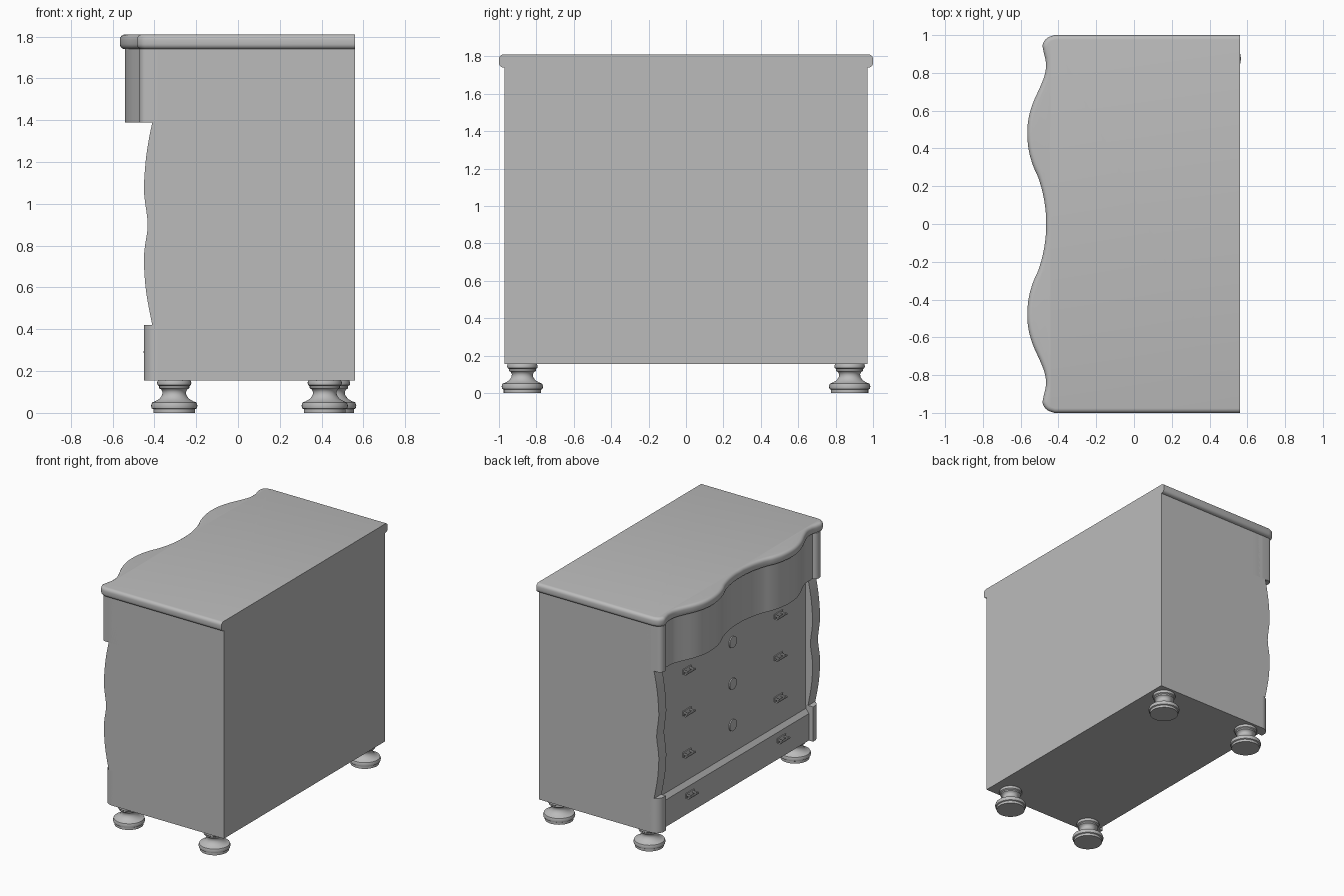
import bpy, bmesh, math
from mathutils import Vector, Matrix

cube = bpy.data.objects.get("Cube")
if cube:
    bpy.data.objects.remove(cube, do_unlink=True)

grey = bpy.data.materials.new("plain_grey")
grey.use_nodes = True
colour = (0.5, 0.5, 0.5, 1)
grey.diffuse_color = colour
grey.node_tree.nodes["Principled BSDF"].inputs["Base Color"].default_value = colour

BACK, SIDE, BASE, RIM = 0.56, 0.97, 0.155, 1.74


def finish(name, bm, smooth=True):
    bmesh.ops.recalc_face_normals(bm, faces=bm.faces)
    mesh = bpy.data.meshes.new(name)
    bm.to_mesh(mesh)
    bm.free()
    mesh.materials.append(grey)
    obj = bpy.data.objects.new(name, mesh)
    bpy.context.collection.objects.link(obj)
    if smooth:
        bpy.ops.object.select_all(action='DESELECT')
        obj.select_set(True)
        bpy.context.view_layer.objects.active = obj
        bpy.ops.object.shade_smooth_by_angle(angle=math.radians(35))
    return obj


def prism(points, offset):
    """Extrude a closed outline of 3D points along an offset."""
    bm = bmesh.new()
    face = bm.faces.new([bm.verts.new(p) for p in points])
    new = bmesh.ops.extrude_face_region(bm, geom=[face])["geom"]
    verts = [g for g in new if isinstance(g, bmesh.types.BMVert)]
    bmesh.ops.translate(bm, verts=verts, vec=offset)
    return bm


def plan_prism(outline, z0, z1):
    return prism([(x, y, z0) for x, y in outline], (0, 0, z1 - z0))


def profile_prism(outline, y0, y1):
    return prism([(x, y0, z) for x, z in outline], (0, y1 - y0, 0))


def box(name, lo, hi):
    corners = [(lo[0], lo[1]), (hi[0], lo[1]), (hi[0], hi[1]), (lo[0], hi[1])]
    return finish(name, plan_prism(corners, lo[2], hi[2]), False)


def spline(points, steps=4):
    """Smooth curve through the points."""
    pts = [Vector(p) for p in points]
    pts = [2 * pts[0] - pts[1]] + pts + [2 * pts[-1] - pts[-2]]
    out = []
    for a, b, c, d in zip(pts, pts[1:], pts[2:], pts[3:]):
        for i in range(steps):
            t = i / steps
            out.append(0.5 * (2 * b + (c - a) * t + (2 * a - 5 * b + 4 * c - d) * t ** 2
                              + (3 * b - a - 3 * c + d) * t ** 3))
    return [tuple(p) for p in out + [pts[-2]]]


def mirrored(half):
    """Continue a half outline across y = 0."""
    return half + [(x, -y) for x, y in reversed(half[:-1])]


# Serpentine top with a rounded edge on the front and sides
corner = [(-0.42, 1), (-0.46, 0.985), (-0.483, 0.95), (-0.478, 0.91)]
wave = [(-0.467, 0.86), (-0.47, 0.80), (-0.495, 0.73), (-0.535, 0.64), (-0.558, 0.56),
        (-0.565, 0.48), (-0.557, 0.39), (-0.535, 0.31), (-0.505, 0.24), (-0.48, 0.15),
        (-0.467, 0.06), (-0.466, 0)]
top_outline = [(BACK, 1)] + mirrored(spline(corner + wave)) + [(BACK, -1)]
bm = plan_prism(top_outline, RIM, 1.81)
rim_edges = [e for e in bm.edges
             if abs(e.verts[0].co.z - e.verts[1].co.z) < 1e-4
             and min(v.co.x for v in e.verts) < BACK - 0.01]
bmesh.ops.bevel(bm, geom=rim_edges, offset=0.024, segments=4, profile=0.5, affect='EDGES')
finish("top", bm)

# Carcase with the flat drawer fronts
box("carcase", (-0.39, -0.96, BASE), (BACK, 0.96, RIM))
for side, s in (("left", 1), ("right", -1)):
    ys = sorted((s * 0.95, s * SIDE))
    box(side + "_side_panel", (-0.385, ys[0], BASE), (BACK, ys[1], RIM))

# Serpentine frieze with a rounded post at each end
post = [(-0.44 - 0.032 * math.sin(math.pi * i / 8), 0.93 + 0.04 * math.cos(math.pi * i / 8))
        for i in range(9)]
frieze_wave = [(x + 0.025, y) for x, y in spline(wave)]
frieze = [(-0.3, SIDE)] + mirrored(post + frieze_wave) + [(-0.3, -SIDE)]
finish("frieze", plan_prism(frieze, 1.39, RIM))

# Plinth drawer with a sloping ledge
plinth = [(-0.37, BASE), (-0.415, BASE), (-0.415, 0.36), (-0.385, 0.4), (-0.37, 0.4)]
finish("plinth_drawer", profile_prism(plinth, -0.92, 0.92), False)

# Wavy corner pilasters standing on rounded corner posts
pilaster = spline([(-0.41, 0.42), (-0.426, 0.5), (-0.442, 0.6), (-0.45, 0.72), (-0.446, 0.79),
                   (-0.432, 0.9), (-0.446, 1.02), (-0.45, 1.08), (-0.442, 1.2),
                   (-0.428, 1.3), (-0.41, 1.39)])
pilaster = [(-0.37, 0.42)] + pilaster + [(-0.37, 1.39)]
for side, s in (("left", 1), ("right", -1)):
    finish(side + "_pilaster", profile_prism(pilaster, s * 0.88, s * SIDE))
    arc = [(-0.385 - 0.065 * math.sin(a), s * (0.905 + 0.065 * math.cos(a)))
           for a in (math.pi / 16 * i for i in range(9))]
    foot_post = [(-0.36, s * SIDE)] + arc + [(-0.45, s * 0.885), (-0.36, s * 0.885)]
    finish(side + "_corner_post", plan_prism(foot_post, BASE, 0.42))


# Bail handles and round lock plates
def cylinder(bm, centre, radius, depth, axis, segments=16):
    turn = Vector((0, 0, 1)).rotation_difference(Vector(axis)).to_matrix().to_4x4()
    bmesh.ops.create_cone(bm, cap_ends=True, segments=segments, radius1=radius, radius2=radius,
                          depth=depth, matrix=Matrix.Translation(centre) @ turn)


def handle(name, x, y, z):
    bm = bmesh.new()
    plate = Matrix.Translation((x - 0.003, y, z)) @ Matrix.Diagonal((0.008, 0.1, 0.035, 1))
    bmesh.ops.create_cube(bm, size=1, matrix=plate)
    for dy in (-0.035, 0.035):
        cylinder(bm, (x - 0.017, y + dy, z), 0.009, 0.036, (1, 0, 0), 10)
    cylinder(bm, (x - 0.03, y, z - 0.008), 0.008, 0.12, (0, 1, 0), 10)
    finish(name, bm)


for row, z in enumerate((0.3, 0.605, 0.92, 1.237)):
    front = -0.415 if row == 0 else -0.39
    for side, y in (("left", 0.55), ("right", -0.55)):
        handle(f"{side}_handle_{row + 1}", front, y, z)
    if row:
        bm = bmesh.new()
        cylinder(bm, (front - 0.003, 0, z), 0.043, 0.012, (1, 0, 0), 32)
        finish(f"lock_plate_{row + 1}", bm)

# Turned bun feet
foot = [(0, 0), (0.1, 0), (0.1, 0.018), (0.108, 0.022), (0.111, 0.035), (0.106, 0.05),
        (0.09, 0.056), (0.07, 0.068), (0.058, 0.085), (0.056, 0.1), (0.062, 0.112),
        (0.072, 0.118), (0.072, 0.128), (0.08, 0.134), (0.082, 0.145), (0.078, BASE), (0, BASE)]
spots = {"front_left": (-0.305, 0.875), "front_right": (-0.305, -0.875),
         "back_left": (0.455, 0.875), "back_right": (0.415, -0.875)}
for name, (x, y) in spots.items():
    bm = bmesh.new()
    verts = [bm.verts.new((r, 0, z)) for r, z in foot]
    edges = [bm.edges.new(pair) for pair in zip(verts, verts[1:])]
    bmesh.ops.spin(bm, geom=verts + edges, cent=(0, 0, 0), axis=(0, 0, 1),
                   angle=math.tau, steps=32)
    bmesh.ops.remove_doubles(bm, verts=bm.verts, dist=1e-4)
    bmesh.ops.translate(bm, verts=bm.verts, vec=(x, y, 0))
    finish(name + "_foot", bm)
